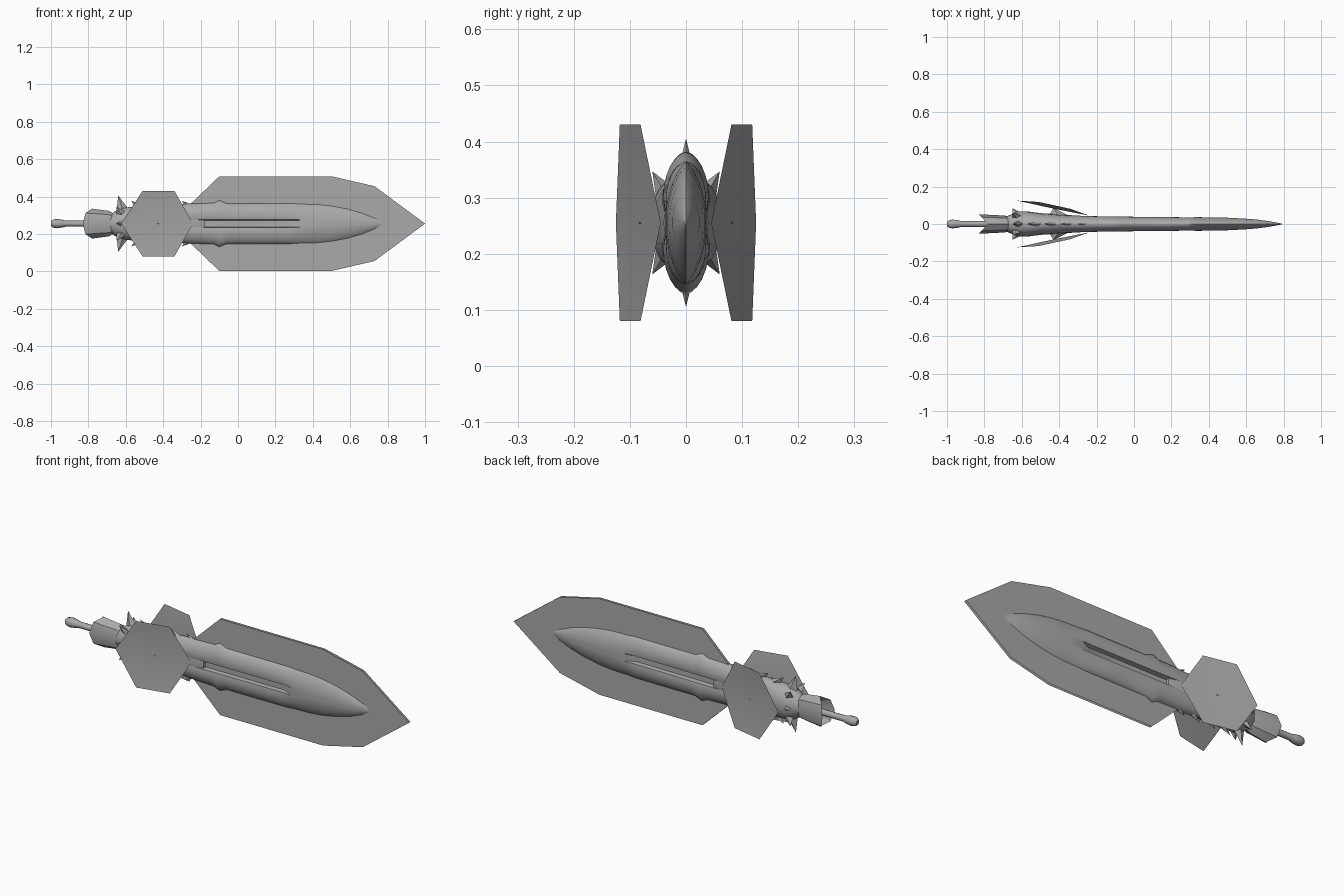
import bpy
from math import sin, cos, pi, radians
from mathutils import Vector

cube = bpy.data.objects.get("Cube")
if cube:
    bpy.data.objects.remove(cube, do_unlink=True)

CZ = 0.255  # height of the long axis
grey = bpy.data.materials.new("steel grey")
grey.use_nodes = True
colour = (0.4, 0.4, 0.4, 1)
grey.diffuse_color = colour
grey.node_tree.nodes["Principled BSDF"].inputs["Base Color"].default_value = colour


def add_mesh(name, verts, faces, angle=None):
    mesh = bpy.data.meshes.new(name)
    mesh.from_pydata(verts, [], faces)
    mesh.materials.append(grey)
    obj = bpy.data.objects.new(name, mesh)
    bpy.context.collection.objects.link(obj)
    bpy.ops.object.select_all(action="DESELECT")
    obj.select_set(True)
    bpy.context.view_layer.objects.active = obj
    bpy.ops.object.mode_set(mode="EDIT")
    bpy.ops.mesh.select_all(action="SELECT")
    bpy.ops.mesh.normals_make_consistent(inside=False)
    bpy.ops.object.mode_set(mode="OBJECT")
    if angle:
        bpy.ops.object.shade_smooth_by_angle(angle=radians(angle))
    return obj


def loft(name, rings, caps=True, angle=40):
    n = len(rings[0])
    verts = [p for ring in rings for p in ring]
    faces = [(i * n + j, i * n + (j + 1) % n, (i + 1) * n + (j + 1) % n, (i + 1) * n + j)
             for i in range(len(rings) - 1) for j in range(n)]
    if caps:
        faces += [tuple(range(n)), tuple(range(len(verts) - n, len(verts)))]
    return add_mesh(name, verts, faces, angle)


def ellipse(x, ry, rz, n=16):
    return [(x, ry * sin(2 * pi * k / n), CZ + rz * cos(2 * pi * k / n)) for k in range(n)]


def spike(name, base, tip, along, width):
    # Four-sided thorn: long axis of the base runs along x
    base, tip = Vector(base), Vector(tip)
    side = (tip - base).cross(Vector((1, 0, 0))).normalized() * width
    fore = Vector((along, 0, 0))
    verts = [base + fore, base + side, base - fore, base - side, tip]
    return add_mesh(name, verts, [(0, 1, 4), (1, 2, 4), (2, 3, 4), (3, 0, 4), (0, 1, 2, 3)])


# Twin-barrel body with a grooved middle and a smooth pointed nose
def body_ring(x, half_h, half_w, groove):
    rim = 0.021 / half_h if groove > 0 else 0.19
    us = [1, 0.97, 0.9, 0.8, 0.65, 0.5, 0.35, rim + 0.02, rim, rim * 0.85]
    us += [-u for u in reversed(us)]
    half = []
    for u in us:
        lens = half_w * (1 - abs(u) ** 2.2) ** 0.8
        barrel = half_w * max(0, 1 - ((abs(u) - 0.5) / 0.5) ** 2) ** 0.5
        y = lens + (barrel - lens) * groove * 0.55
        if abs(u) < rim * 0.95:
            y *= 1 - 0.65 * groove
        half.append((y, CZ + u * half_h))
    return [(x, y, z) for y, z in half] + [(x, -y, z) for y, z in reversed(half[1:-1])]


stations = [(-0.5, 0.09, 0.045, 1), (-0.25, 0.108, 0.045, 1), (-0.13, 0.112, 0.043, 1),
            (-0.1, 0.127, 0.043, 1), (-0.06, 0.11, 0.042, 1), (0.1, 0.11, 0.04, 1),
            (0.28, 0.11, 0.038, 1), (0.33, 0.11, 0.037, 0), (0.42, 0.108, 0.036, 0),
            (0.5, 0.1, 0.034, 0), (0.58, 0.085, 0.03, 0), (0.66, 0.062, 0.024, 0),
            (0.73, 0.035, 0.014, 0), (0.79, 0.002, 0.002, 0)]
loft("barrel_body", [body_ring(*s) for s in stations], angle=50)

# Flat blade: two thin sheets with a pointed front
upper = [(-0.27, 0.09), (-0.1, 0.253), (0.5, 0.253), (0.73, 0.2)]
outline = upper + [(1.0, 0)] + [(x, -z) for x, z in reversed(upper)]
for side, name in ((-1, "blade_sheet_front"), (1, "blade_sheet_back")):
    add_mesh(name, [(x, side * 0.006, CZ + z) for x, z in outline],
             [tuple(range(len(outline)))])

# Collar behind the barrels
loft("collar", [ellipse(*s) for s in (
    (-0.69, 0.038, 0.04), (-0.66, 0.05, 0.065), (-0.62, 0.068, 0.085), (-0.56, 0.066, 0.09),
    (-0.5, 0.058, 0.095), (-0.35, 0.048, 0.1), (-0.22, 0.04, 0.1), (-0.18, 0.03, 0.085))])

# Hexagonal wing panels, swept outwards to the rear, with struts
hexagon = [(-0.625, 0, 0.125), (-0.51, 0.175, 0.118), (-0.34, 0.175, 0.081),
           (-0.24, 0, 0.045), (-0.34, -0.175, 0.081), (-0.51, -0.175, 0.118)]
for side, name in ((-1, "front"), (1, "back")):
    verts = [(x, side * y, CZ + z) for x, z, y in hexagon] + [(-0.42, side * 0.08, CZ)]
    add_mesh("wing_panel_" + name, verts, [(k, (k + 1) % 6, 6) for k in range(6)], 40)
    spike("wing_strut_" + name, (-0.4, side * 0.04, CZ), (-0.43, side * 0.085, CZ), 0.06, 0.03)

# Crown of thorns, and a ridge of smaller ones above and below
for k in range(8):
    a = 2 * pi * k / 8
    long = k % 4 == 0
    ry, rz = (0.075, 0.15) if long else (0.085, 0.13)
    spike("crown_thorn", (-0.615, 0.05 * sin(a), CZ + 0.07 * cos(a)),
          (-0.64 if long else -0.65, ry * sin(a), CZ + rz * cos(a)), 0.035, 0.02)
for sign in (-1, 1):
    for x in (-0.54, -0.45, -0.36, -0.27):
        spike("ridge_thorn", (x + 0.03, 0, CZ + sign * 0.085),
              (x - 0.03, 0, CZ + sign * 0.122), 0.04, 0.018)

# Flared tail cup, open to the rear, with pointed side petals
def cup_ring(x, ry, rz, sweep):
    return [(x - sweep * abs(sin(a)), ry * sin(a), CZ + rz * cos(a))
            for a in (2 * pi * k / 8 for k in range(8))]


loft("tail_cup", [cup_ring(-0.65, 0.035, 0.045, 0), cup_ring(-0.69, 0.045, 0.068, 0),
                  cup_ring(-0.78, 0.052, 0.08, 0.05), cup_ring(-0.72, 0.025, 0.03, 0)],
     caps=False, angle=30)

# Tail rod with a rounded end
loft("tail_rod", [ellipse(x, r, r, 10) for x, r in (
    (-1.0, 0.012), (-0.99, 0.021), (-0.97, 0.025), (-0.94, 0.021), (-0.92, 0.016),
    (-0.83, 0.016), (-0.68, 0.02))])
